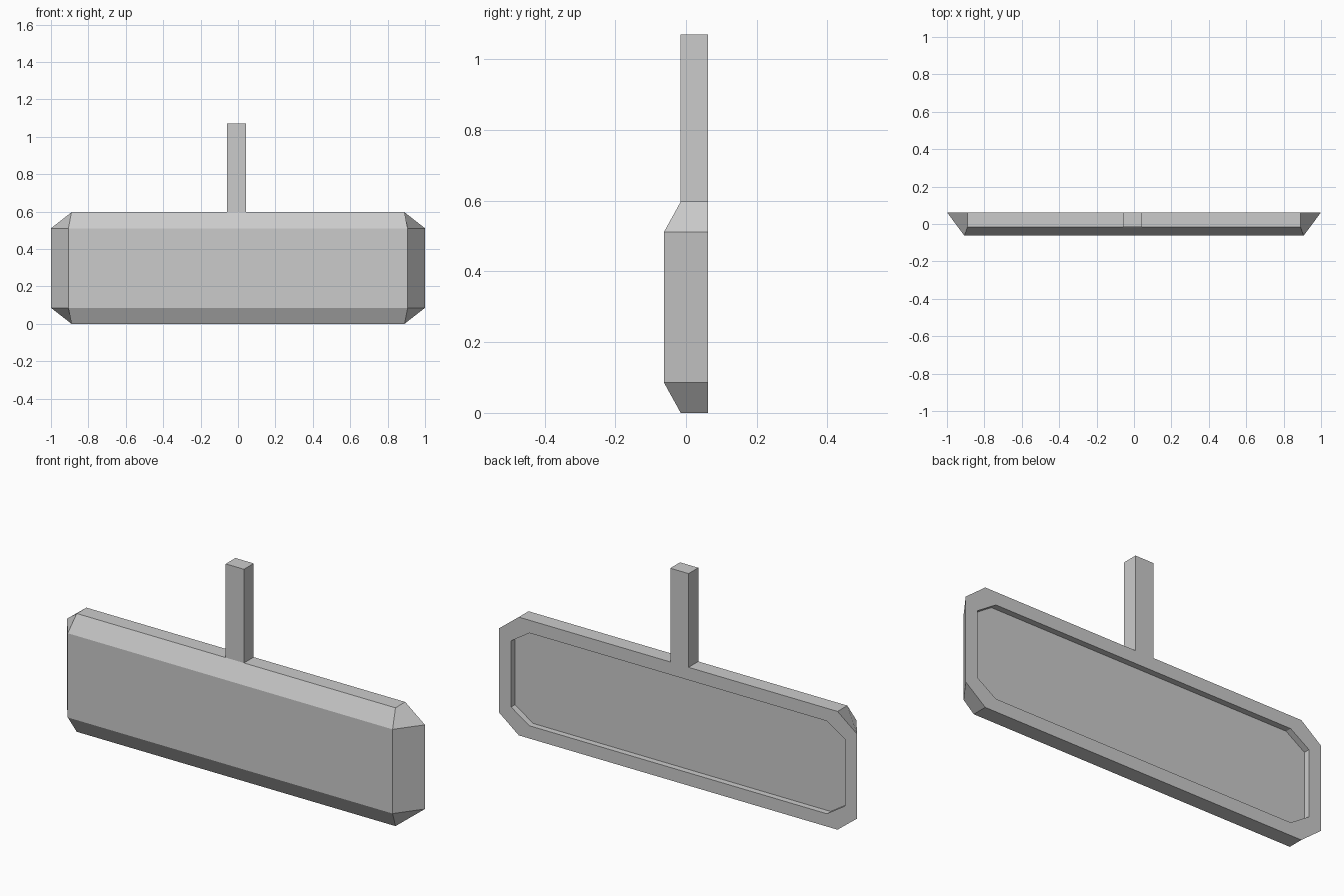
import bpy, bmesh

if "Cube" in bpy.data.objects:
    bpy.data.objects.remove(bpy.data.objects["Cube"])

BACK, FRONT, MID, FLOOR = 0.0625, -0.0625, -0.015, 0.032
ZC = 0.2985          # mid height of the housing


def add_object(name, bm):
    bmesh.ops.recalc_face_normals(bm, faces=bm.faces[:])
    mesh = bpy.data.meshes.new(name)
    bm.to_mesh(mesh)
    bm.free()
    obj = bpy.data.objects.new(name, mesh)
    bpy.context.collection.objects.link(obj)
    return obj


def ring(bm, side, cap):
    """Octagon loop from one side corner and one cap corner, (x, y, half height)."""
    pts = []
    for sx, sz, order in ((1, 1, (side, cap)), (-1, 1, (cap, side)),
                          (-1, -1, (side, cap)), (1, -1, (cap, side))):
        pts += [(sx * x, y, ZC + sz * h) for x, y, h in order]
    return [bm.verts.new(p) for p in pts]


def bridge(bm, a, b):
    for i in range(8):
        j = (i + 1) % 8
        bm.faces.new((a[i], a[j], b[j], b[i]))


# Mirror housing: bevelled front shell, back rim and recessed glass
bm = bmesh.new()
front = ring(bm, (0.907, FRONT, 0.2125), (0.89, MID, 0.2985))
outer = ring(bm, (1.0, BACK, 0.2125), (0.89, BACK, 0.2985))
inner = ring(bm, (0.933, BACK, 0.167), (0.83, BACK, 0.234))
glass = ring(bm, (0.933, FLOOR, 0.167), (0.83, FLOOR, 0.234))
for a, b in ((front, outer), (outer, inner), (inner, glass)):
    bridge(bm, a, b)
bm.faces.new(glass)
bm.faces.new([front[i] for i in (0, 3, 4, 7)])   # flat front
bm.faces.new(front[0:4])                         # top slope
bm.faces.new(front[4:8])                         # bottom slope
add_object("mirror_housing", bm)

# Mounting post, flush with the back and open where it meets the housing
bm = bmesh.new()
x0, x1, z0, z1 = -0.058, 0.044, 2 * ZC, 1.07
bmesh.ops.create_cube(bm, size=1)
for v in bm.verts:
    v.co = (x1 if v.co.x > 0 else x0,
            BACK if v.co.y > 0 else MID,
            z1 if v.co.z > 0 else z0)
bm.normal_update()
base = [f for f in bm.faces if all(v.co.z < z0 + 0.01 for v in f.verts)]
bmesh.ops.delete(bm, geom=base, context='FACES_ONLY')
add_object("mounting_post", bm)
